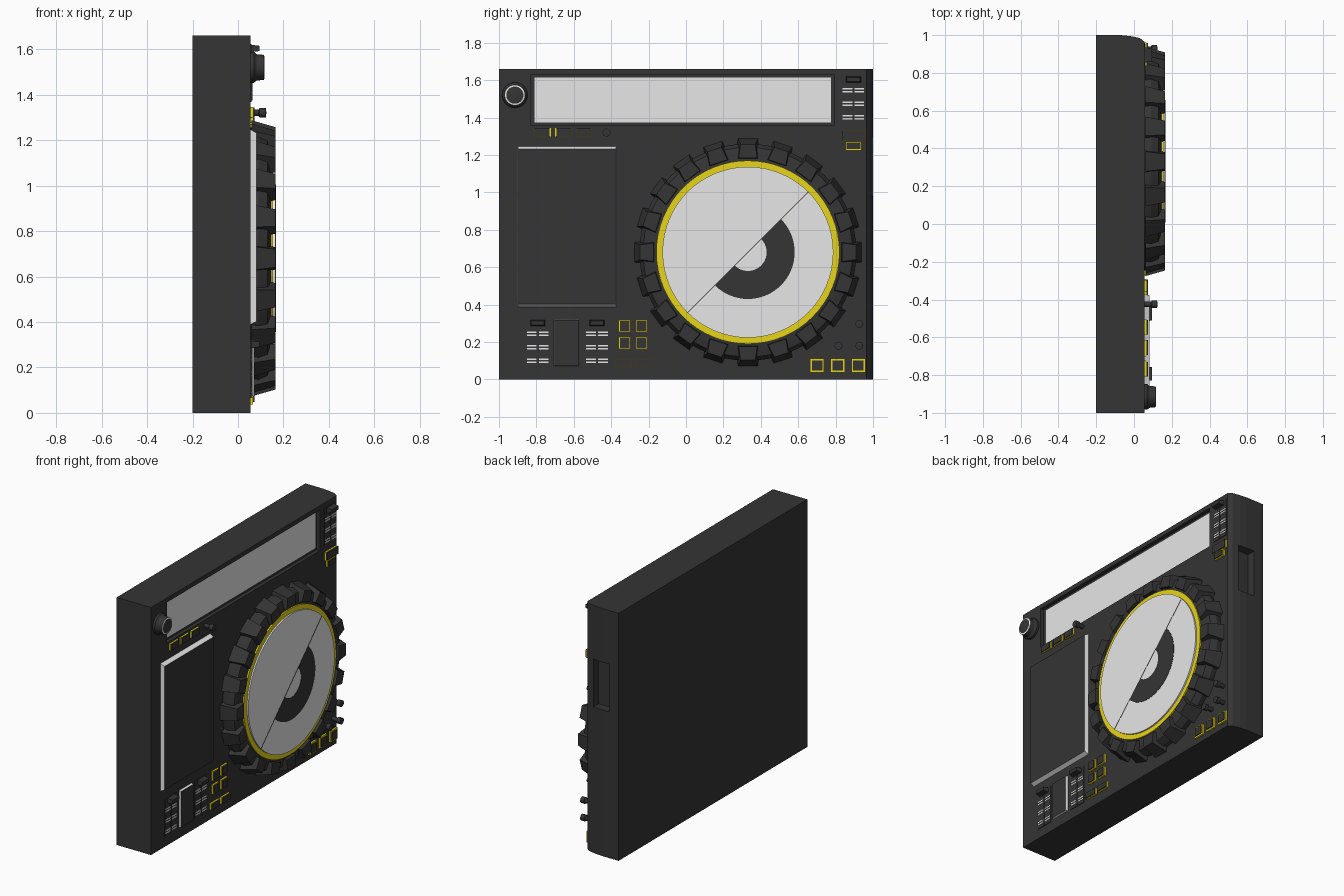
import bpy, bmesh, math
from mathutils import Vector

cube = bpy.data.objects.get("Cube")
if cube:
    bpy.data.objects.remove(cube)


def material(name, r, g, b):
    m = bpy.data.materials.new(name)
    m.use_nodes = True
    m.diffuse_color = (r, g, b, 1)
    bsdf = m.node_tree.nodes["Principled BSDF"]
    bsdf.inputs["Base Color"].default_value = (r, g, b, 1)
    bsdf.inputs["Roughness"].default_value = 0.6
    return m


BLACK = material("charcoal", 0.035, 0.035, 0.035)
WHITE = material("light_grey", 0.8, 0.8, 0.8)
YELLOW = material("yellow", 0.8, 0.66, 0.01)

FACE = 0.055            # x of the control surface
HEIGHT = 1.66
HUB_Y, HUB_Z = 0.331, 0.68


def finish(name, bm, *mats):
    bmesh.ops.recalc_face_normals(bm, faces=bm.faces)
    mesh = bpy.data.meshes.new(name)
    bm.to_mesh(mesh)
    bm.free()
    for m in mats:
        mesh.materials.append(m)
    obj = bpy.data.objects.new(name, mesh)
    bpy.context.collection.objects.link(obj)
    return obj


def prism(name, points, offset, mat):
    """Extrude a closed polygon along an offset."""
    bm = bmesh.new()
    face = bm.faces.new([bm.verts.new(p) for p in points])
    new = bmesh.ops.extrude_face_region(bm, geom=[face])["geom"]
    verts = [v for v in new if isinstance(v, bmesh.types.BMVert)]
    bmesh.ops.translate(bm, verts=verts, vec=offset)
    return finish(name, bm, mat)


def block(name, y, z, x, mat, taper=(0, 0), sides=None):
    """Box over (low, high) ranges; its +x face shrinks by the taper."""
    bm = bmesh.new()
    bmesh.ops.create_cube(bm, size=1)
    for v in bm.verts:
        top = v.co.x > 0
        sy, sz = math.copysign(1, v.co.y), math.copysign(1, v.co.z)
        v.co = Vector((x[top], y[sy > 0] - sy * taper[0] * top,
                       z[sz > 0] - sz * taper[1] * top))
    obj = finish(name, bm, mat, sides or mat)
    for p in obj.data.polygons:
        p.material_index = 0 if p.normal.x > 0.9 else 1
    return obj


def lathe(name, y, z, profile, mats, rule=None, steps=64):
    """Spin (radius, x) points about the x direction through y, z."""
    bm = bmesh.new()
    verts = [bm.verts.new((x, r, 0)) for r, x in profile]
    edges = [bm.edges.new(pair) for pair in zip(verts, verts[1:])]
    bmesh.ops.spin(bm, geom=verts + edges, cent=(0, 0, 0), axis=(1, 0, 0),
                   angle=math.tau, steps=steps)
    bmesh.ops.remove_doubles(bm, verts=bm.verts, dist=0.0002)
    if rule:
        for f in bm.faces:
            f.material_index = rule(f.calc_center_median())
    bmesh.ops.translate(bm, verts=bm.verts, vec=(0, y, z))
    obj = finish(name, bm, *mats)
    bpy.ops.object.select_all(action="DESELECT")
    obj.select_set(True)
    bpy.context.view_layer.objects.active = obj
    bpy.ops.object.shade_smooth_by_angle(angle=math.radians(25))
    return obj


def cut(obj, cutter):
    cutter.hide_render = True
    mod = obj.modifiers.new("cut", "BOOLEAN")
    mod.operation = "DIFFERENCE"
    mod.solver = "EXACT"
    mod.object = cutter
    bpy.context.view_layer.objects.active = obj
    bpy.ops.object.modifier_apply(modifier=mod.name)
    bpy.data.objects.remove(cutter)


def lit_button(name, y, z, rim=0.008, height=0.018):
    """Dark key on a slightly larger yellow base."""
    block(name + "_glow", y, z, (FACE - 0.01, FACE + height - 0.006), YELLOW)
    block(name, (y[0] + rim, y[1] - rim), (z[0] + rim, z[1] - rim),
          (FACE - 0.01, FACE + height), BLACK)


# Body with rounded-off edge, screen recess and side slot
outline = [(-0.2, -1), (FACE, -1), (FACE, 0.965), (0.03, 0.985), (-0.02, 0.995),
           (-0.07, 1), (-0.2, 1)]
body = prism("body", [(x, y, 0) for x, y in outline], (0, 0, HEIGHT), BLACK)
cut(body, block("recess_cutter", (-0.832, 0.79), (1.358, 1.63), (0.03, 0.2), BLACK))
cut(body, block("slot_cutter", (0.94, 1.1), (0.98, 1.3), (-0.13, -0.01), BLACK))

# Display
block("screen", (-0.81, 0.775), (1.375, 1.615), (0.02, 0.036), WHITE)

# Touch pad and small panel with bright bevelled rims
block("touch_pad", (-0.902, -0.37), (0.383, 1.252), (FACE - 0.01, 0.082), BLACK,
      (0.007, 0.02), WHITE)
block("small_panel", (-0.708, -0.568), (0.07, 0.322), (FACE - 0.01, 0.07), BLACK,
      (0.005, 0.005), WHITE)

# Jog wheel body
lathe("jog_wheel", HUB_Y, HUB_Z,
      [(0.0, FACE - 0.01), (0.575, FACE - 0.01), (0.58, 0.09), (0.56, 0.13),
       (0.5, 0.145), (0.0, 0.145)], [BLACK])

# Grip teeth around the wheel
TEETH = 20
for i in range(TEETH):
    tooth = block("grip_tooth", (0.492, 0.607), (-0.066, 0.066), (0.06, 0.165), BLACK)
    for v in tooth.data.vertices:
        if v.co.y > 0.55:
            v.co.z *= 0.8
        if v.co.x > 0.1:
            v.co.y += 0.012 if v.co.y < 0.55 else -0.03
            v.co.z *= 0.75
    tooth.location = (0, HUB_Y, HUB_Z)
    tooth.rotation_euler.x = math.tau * i / TEETH

# Yellow ring and pale platter
lathe("platter_ring", HUB_Y, HUB_Z,
      [(0.0, 0.14), (0.49, 0.14), (0.49, 0.155), (0.0, 0.155)], [YELLOW])
lathe("platter", HUB_Y, HUB_Z,
      [(0.0, 0.15), (0.457, 0.15), (0.457, 0.165), (0.0, 0.165)], [WHITE])


# Half ring mark below the diagonal
def arc(radius, steps=32):
    return [(0.163, HUB_Y + radius * math.cos(a), HUB_Z + radius * math.sin(a))
            for a in (math.radians(-135 + 180 * k / steps) for k in range(steps + 1))]


prism("half_ring_mark", arc(0.25) + arc(0.1)[::-1], (0.004, 0, 0), BLACK)

# Thin diagonal line across the platter
line = block("platter_line", (-0.457, 0.457), (-0.0015, 0.0015), (0.163, 0.1665), BLACK)
line.location = (0, HUB_Y, HUB_Z)
line.rotation_euler.x = math.radians(45)

# Rotary knob with a pale ring on top
lathe("rotary_knob", -0.915, 1.52,
      [(0.0, FACE - 0.01), (0.068, FACE - 0.01), (0.068, 0.07), (0.058, 0.082),
       (0.055, 0.114), (0.046, 0.117), (0.0, 0.117)], [BLACK, WHITE],
      lambda c: int(c.x > 0.115 and math.hypot(c.y, c.z) > 0.045), 32)

# Round pegs
for y, z in [(-0.425, 1.32), (0.927, 0.297), (0.927, 0.18), (0.815, 0.18)]:
    lathe("peg", y, z, [(0.0, FACE - 0.01), (0.014, FACE - 0.01), (0.014, 0.09),
                        (0.021, 0.095), (0.021, 0.122), (0.0, 0.125)], [BLACK], None, 20)

# Sliders: plate, groove, paired ticks and cap
for y, z in [(-0.793, 0.193), (-0.476, 0.193), (0.895, 1.495)]:
    block("slider_plate", (y - 0.062, y + 0.062), (z - 0.128, z + 0.128),
          (FACE - 0.01, FACE + 0.004), BLACK)
    block("slider_groove", (y - 0.004, y + 0.004), (z - 0.12, z + 0.12),
          (FACE, FACE + 0.008), BLACK)
    for row in (0.05, -0.022, -0.094):
        for dz in (-0.008, 0.008):
            for side in (-1, 1):
                mid = y + side * 0.032
                block("slider_tick", (mid - 0.026, mid + 0.026),
                      (z + row + dz - 0.004, z + row + dz + 0.004),
                      (FACE, FACE + 0.007), WHITE)
    block("slider_cap", (y - 0.04, y + 0.04), (z + 0.092, z + 0.125),
          (FACE, 0.095), BLACK, (0.005, 0.005))

# Square pads in a two by two group
for y in (-0.36, -0.27):
    for z in (0.163, 0.254):
        lit_button("square_pad", (y, y + 0.064), (z, z + 0.064), 0.006)

# Wide keys below the pads
for y in (-0.382, -0.272):
    lit_button("wide_key", (y, y + 0.091), (0.067, 0.11), 0.003)

# Large keys in the lower corner
for y in (0.663, 0.773, 0.884):
    lit_button("corner_key", (y, y + 0.076), (0.038, 0.112), 0.01)

# Row of small keys under the display, with yellow marks
for y in (-0.81, -0.695, -0.588):
    lit_button("row_key", (y, y + 0.082), (1.3, 1.345), 0.002)
for y in (-0.725, -0.698):
    block("row_mark", (y - 0.003, y + 0.003), (1.298, 1.345), (FACE, FACE + 0.008), YELLOW)

# Keys below the upper slider
lit_button("upper_key", (0.836, 0.96), (1.275, 1.33), 0.002)
lit_button("lower_key", (0.852, 0.938), (1.225, 1.27), 0.006)
